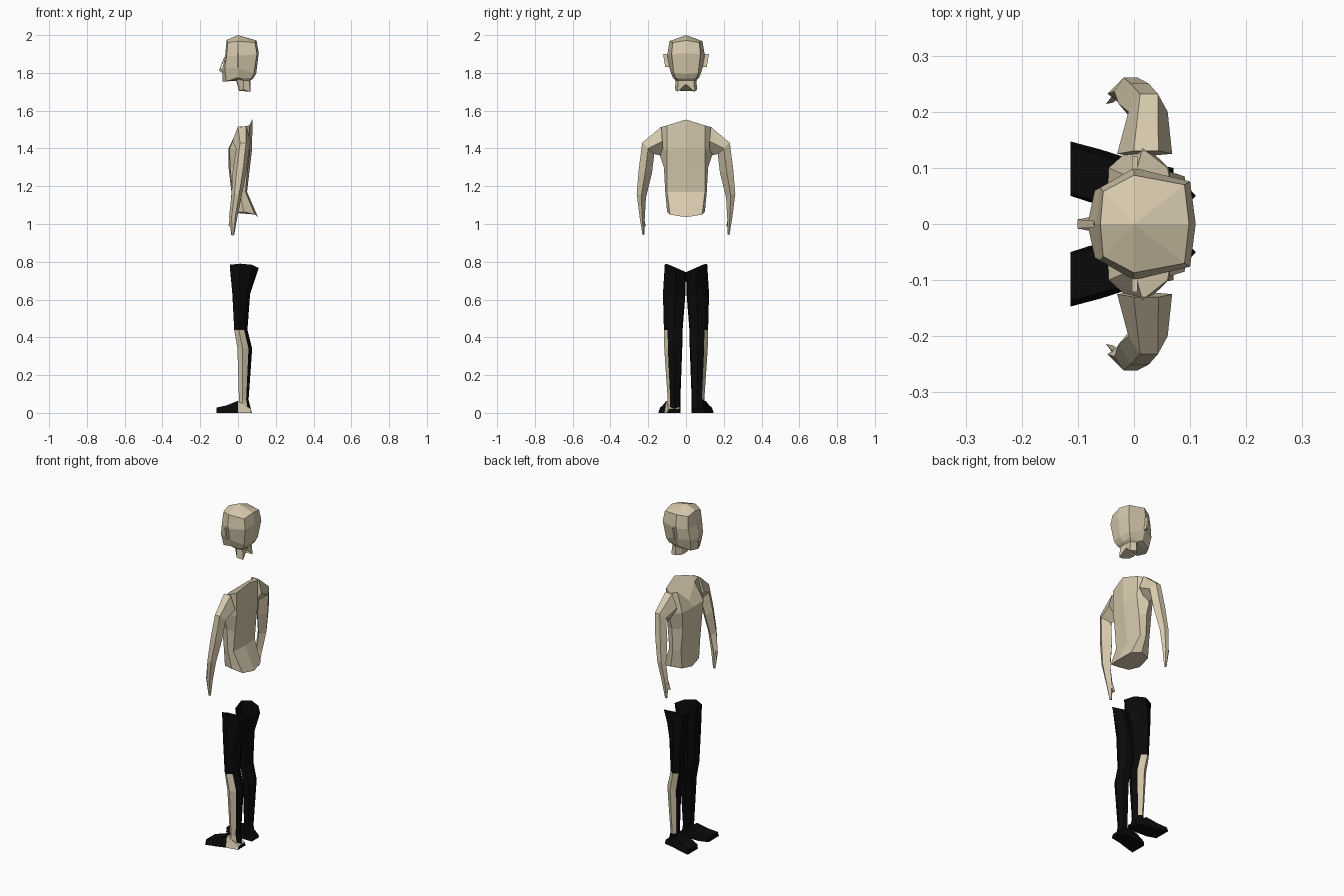
import bpy, bmesh


def material(name, rgb):
    m = bpy.data.materials.new(name)
    m.diffuse_color = (*rgb, 1)
    return m


SKIN = material("skin", (0.68, 0.59, 0.42))
BLACK = material("black_cloth", (0.003, 0.003, 0.003))


def loft(name, rings, mats, cap_start=True, cap_end=True, apex=None, rule=None):
    """Skin closed rings of points; rule(ring, side) gives the material index."""
    bm = bmesh.new()
    loops = [[bm.verts.new(p) for p in r] for r in rings]
    n = len(rings[0])
    for i in range(len(loops) - 1):
        a, b = loops[i], loops[i + 1]
        for k in range(n):
            j = (k + 1) % n
            f = bm.faces.new((a[k], a[j], b[j], b[k]))
            f.material_index = rule(i, k) if rule else 0
    if apex:
        top = bm.verts.new(apex)
        for k in range(n):
            bm.faces.new((loops[0][k], loops[0][(k + 1) % n], top))
    elif cap_start:
        bm.faces.new(loops[0])
    if cap_end:
        bm.faces.new(loops[-1])
    bmesh.ops.recalc_face_normals(bm, faces=bm.faces[:])
    me = bpy.data.meshes.new(name)
    bm.to_mesh(me)
    bm.free()
    for m in mats:
        me.materials.append(m)
    ob = bpy.data.objects.new(name, me)
    bpy.context.collection.objects.link(ob)
    return ob


def whole(half):
    """Half ring from front centre to back centre, mirrored across y."""
    return half + [(x, -y, z) for x, y, z in half[-2:0:-1]]


# Head and neck, facing -x
head = [
    [(-.06, 0, 1.975), (-.055, .058, 1.96), (0, .087, 1.968), (.09, .07, 1.96), (.098, 0, 1.972)],
    [(-.068, 0, 1.89), (-.06, .065, 1.89), (0, .1, 1.89), (.1, .076, 1.9), (.11, 0, 1.905)],
    [(-.083, 0, 1.82), (-.07, .06, 1.825), (0, .088, 1.825), (.085, .065, 1.8), (.096, 0, 1.795)],
    [(-.082, 0, 1.755), (-.062, .045, 1.755), (0, .07, 1.775), (.072, .055, 1.772), (.08, 0, 1.77)],
    [(-.01, 0, 1.76), (0, .03, 1.765), (.03, .056, 1.76), (.06, .042, 1.76), (.065, 0, 1.76)],
    [(.005, 0, 1.705), (.01, .03, 1.705), (.03, .058, 1.71), (.065, .045, 1.7), (.055, 0, 1.74)],
]
loft("head", [whole(h) for h in head], [SKIN], apex=(0, 0, 2.0))

# Nose
loft("nose", [[(-.07, -.006, 1.88), (-.07, .006, 1.88), (-.072, 0, 1.885)],
              [(-.101, -.008, 1.812), (-.101, .008, 1.812), (-.09, 0, 1.83)],
              [(-.08, -.012, 1.798), (-.08, .012, 1.798), (-.078, 0, 1.80)]], [SKIN])

# Torso with the collar sloping down to the chest
torso = [
    [(-.02, 0, 1.43), (0, .08, 1.505), (.015, .135, 1.513), (.06, .1, 1.522), (.076, 0, 1.553)],
    [(-.05, 0, 1.4), (-.045, .1, 1.4), (.01, .15, 1.4), (.062, .1, 1.39), (.075, 0, 1.4)],
    [(-.05, 0, 1.3), (-.042, .09, 1.3), (.01, .117, 1.3), (.05, .1, 1.29), (.062, 0, 1.29)],
    [(-.035, 0, 1.17), (-.03, .09, 1.17), (.01, .11, 1.17), (.04, .1, 1.17), (.048, 0, 1.17)],
    [(-.04, 0, 1.045), (-.03, .08, 1.06), (.03, .1, 1.065), (.09, .085, 1.05), (.106, 0, 1.036)],
]
loft("torso", [whole(t) for t in torso], [SKIN])

# Arm sections: x min, x max, inner y, inner z, outer y, outer z
ARM = [(-.03, .068, .12, 1.36, .13, 1.515), (-.01, .06, .168, 1.37, .232, 1.43),
       (-.028, .045, .18, 1.27, .25, 1.29), (-.035, .02, .212, 1.14, .261, 1.16),
       (-.047, -.003, .218, 1.04, .246, 1.04), (-.036, -.02, .221, .945, .23, .94)]
# Leg sections: z, x min, x max, inner y, outer y
LEG = [(.79, -.042, .11, 0, .112), (.63, -.03, .064, .003, .122), (.44, -.02, .05, .018, .117),
       (.34, -.003, .075, .02, .115), (.07, .005, .056, .03, .097), (0, 0, .073, .03, .1)]
LEG_SHAPE = [(0, .3), (0, .8), (.35, 1), (.75, .8), (1, .45), (.75, .05), (.3, 0)]
# Foot sections: x, inner y, outer y, top z
FOOT = [(.07, .03, .1, .02), (.0, .03, .114, .064), (-.06, .033, .133, .04), (-.113, .05, .147, .028)]

for s, side in ((1, "left"), (-1, "right")):
    # Ear plate
    loft(side + "_ear", [[(x, s * y, z) for y, z in ((.085, 1.83), (.11, 1.83), (.121, 1.9), (.085, 1.9))]
                         for x in (-.004, .006)], [SKIN])
    # Arm and hand
    rings = []
    for x0, x1, yi, zi, yo, zo in ARM:
        ym, zm, w = (yi + yo) / 2, (zi + zo) / 2, x1 - x0
        rings.append([(x0 + w * .4, s * yi, zi), (x0, s * ym, zm), (x0 + w * .3, s * yo, zo),
                      (x0 + w * .75, s * yo, zo), (x1, s * ym, zm)])
    loft(side + "_arm", rings, [SKIN])
    # Thumb
    loft(side + "_thumb", [[(-.04, s * .225, 1.05), (-.025, s * .225, 1.05), (-.03, s * .24, 1.05)],
                           [(-.05, s * .214, .99), (-.038, s * .216, .985), (-.042, s * .224, .99)]], [SKIN])
    # Trousered leg with a bare outer calf
    rings = []
    for i, (z, x0, x1, y0, y1) in enumerate(LEG):
        drop = .045 if i == 0 else 0
        rings.append([(x0 + fx * (x1 - x0), s * (y0 + fy * (y1 - y0)), z - drop * max(0, 1 - fy * 1.1))
                      for fx, fy in LEG_SHAPE])
    last = 4 if s < 0 else 3
    loft(side + "_leg", rings, [BLACK, SKIN], cap_start=False,
         rule=lambda i, k: int(2 <= i <= last and k in (1, 2)))
    # Foot, bare heel on one side only
    rings = [[(x, s * y0, 0), (x, s * y1, 0), (x, s * (y1 - .01), h), (x, s * (y0 + .005), h)]
             for x, y0, y1, h in FOOT]
    loft(side + "_foot", rings, [BLACK, SKIN],
         rule=lambda i, k: int(s < 0 and i == 0 and k in (1, 2)))
